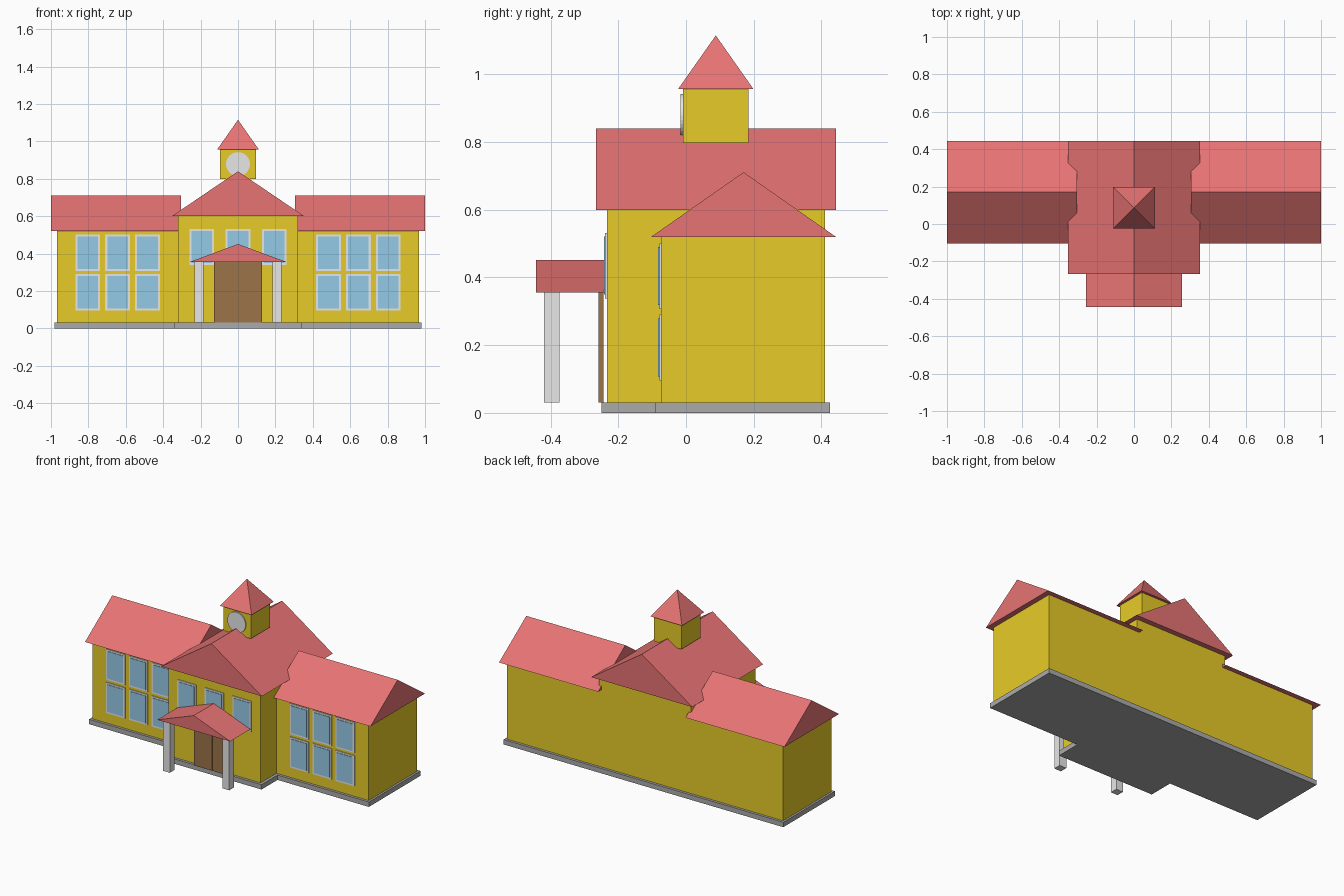
import bpy
import bmesh
import math
from mathutils import Matrix

cube = bpy.data.objects.get("Cube")
if cube:
    bpy.data.objects.remove(cube, do_unlink=True)


def material(name, rgb):
    m = bpy.data.materials.new(name)
    m.use_nodes = True
    m.diffuse_color = (*rgb, 1)
    bsdf = next(n for n in m.node_tree.nodes if n.type == 'BSDF_PRINCIPLED')
    bsdf.inputs["Base Color"].default_value = (*rgb, 1)
    return m


YELLOW = material("yellow wall", (0.8, 0.6, 0.021))
RED = material("red roof", (0.8, 0.172, 0.174))
WHITE = material("white trim", (0.8, 0.8, 0.8))
BLUE = material("blue glass", (0.3, 0.6, 0.8))
BROWN = material("brown door", (0.33, 0.174, 0.065))
GREY = material("grey stone", (0.41, 0.41, 0.41))


def finish(name, bm, mat):
    bmesh.ops.recalc_face_normals(bm, faces=bm.faces)
    mesh = bpy.data.meshes.new(name)
    bm.to_mesh(mesh)
    bm.free()
    mesh.materials.append(mat)
    obj = bpy.data.objects.new(name, mesh)
    bpy.context.scene.collection.objects.link(obj)
    return obj


def box(name, x, y, z, mat):
    """Box from (low, high) ranges on each axis."""
    bm = bmesh.new()
    bmesh.ops.create_cube(bm, size=1)
    for v in bm.verts:
        v.co = [r[0] if c < 0 else r[1] for c, r in zip(v.co, (x, y, z))]
    return finish(name, bm, mat)


def extrude(name, points, offset, mat):
    """Solid made by sweeping a flat outline along an offset."""
    bm = bmesh.new()
    face = bm.faces.new([bm.verts.new(p) for p in points])
    new = bmesh.ops.extrude_face_region(bm, geom=[face], use_keep_orig=True)
    verts = [g for g in new["geom"] if isinstance(g, bmesh.types.BMVert)]
    bmesh.ops.translate(bm, verts=verts, vec=offset)
    return finish(name, bm, mat)


def front_gable(name, half, y, z, mat):
    outline = [(-half, y[0], z[0]), (half, y[0], z[0]), (0, y[0], z[1])]
    return extrude(name, outline, (0, y[1] - y[0], 0), mat)


def window(name, x, wall_y, z):
    w, h, rim = 0.066, 0.097, 0.011
    box(name + "_frame", (x - w, x + w), (wall_y - 0.005, wall_y + 0.005),
        (z - h, z + h), WHITE)
    w, h = w - rim, h - rim
    box(name + "_pane", (x - w, x + w), (wall_y - 0.008, wall_y),
        (z - h, z + h), BLUE)


# Foundation: one T-shaped slab
half = [(0.34, -0.25), (0.34, -0.09), (0.98, -0.09), (0.98, 0.426)]
outline = half + [(-x, y) for x, y in reversed(half)]
extrude("foundation", [(x, y, 0) for x, y in outline], (0, 0, 0.031), GREY)

# Central hall with gable roof
box("hall_walls", (-0.322, 0.322), (-0.234, 0.41), (0.031, 0.6), YELLOW)
front_gable("hall_roof", 0.354, (-0.266, 0.443), (0.6, 0.84), RED)
for i, x in enumerate((-0.194, 0, 0.194)):
    window(f"hall_window_{i + 1}", x, -0.234, 0.435)

# Side wings with their roofs and windows
for side, s in (("left", 1), ("right", -1)):
    box(f"{side}_wing_walls", sorted((s * 0.322, s * 0.967)), (-0.074, 0.41),
        (0.031, 0.52), YELLOW)
    x = s * 0.306
    extrude(f"{side}_wing_roof",
            [(x, -0.103, 0.52), (x, 0.443, 0.52), (x, 0.17, 0.711)],
            (s * 0.694, 0, 0), RED)
    for row, z in (("upper", 0.404), ("lower", 0.193)):
        for i in range(3):
            window(f"{side}_wing_{row}_window_{i + 1}",
                   s * (0.484 + 0.16 * i), -0.074, z)

    # Porch columns and door leaves
    box(f"{side}_porch_column", sorted((s * 0.184, s * 0.232)),
        (-0.42, -0.373), (0.031, 0.357), WHITE)
    box(f"{side}_door_leaf", sorted((s * 0.001, s * 0.129)),
        (-0.258, -0.244), (0.031, 0.357), BROWN)

front_gable("porch_roof", 0.256, (-0.443, -0.241), (0.356, 0.451), RED)

# Bell tower
box("tower_walls", (-0.096, 0.096), (-0.009, 0.184), (0.798, 0.957), YELLOW)
bm = bmesh.new()
bmesh.ops.create_cone(bm, cap_ends=True, segments=4, radius1=0.111 * math.sqrt(2),
                      radius2=0, depth=0.158,
                      matrix=Matrix.Translation((0, 0.088, 1.036))
                      @ Matrix.Rotation(math.pi / 4, 4, 'Z'))
finish("tower_roof", bm, RED)

# Clock face
bm = bmesh.new()
bmesh.ops.create_cone(bm, cap_ends=True, segments=32, radius1=0.064, radius2=0.064,
                      depth=0.008, matrix=Matrix.Translation((0, -0.012, 0.878))
                      @ Matrix.Rotation(math.pi / 2, 4, 'X'))
finish("clock_face", bm, WHITE)
